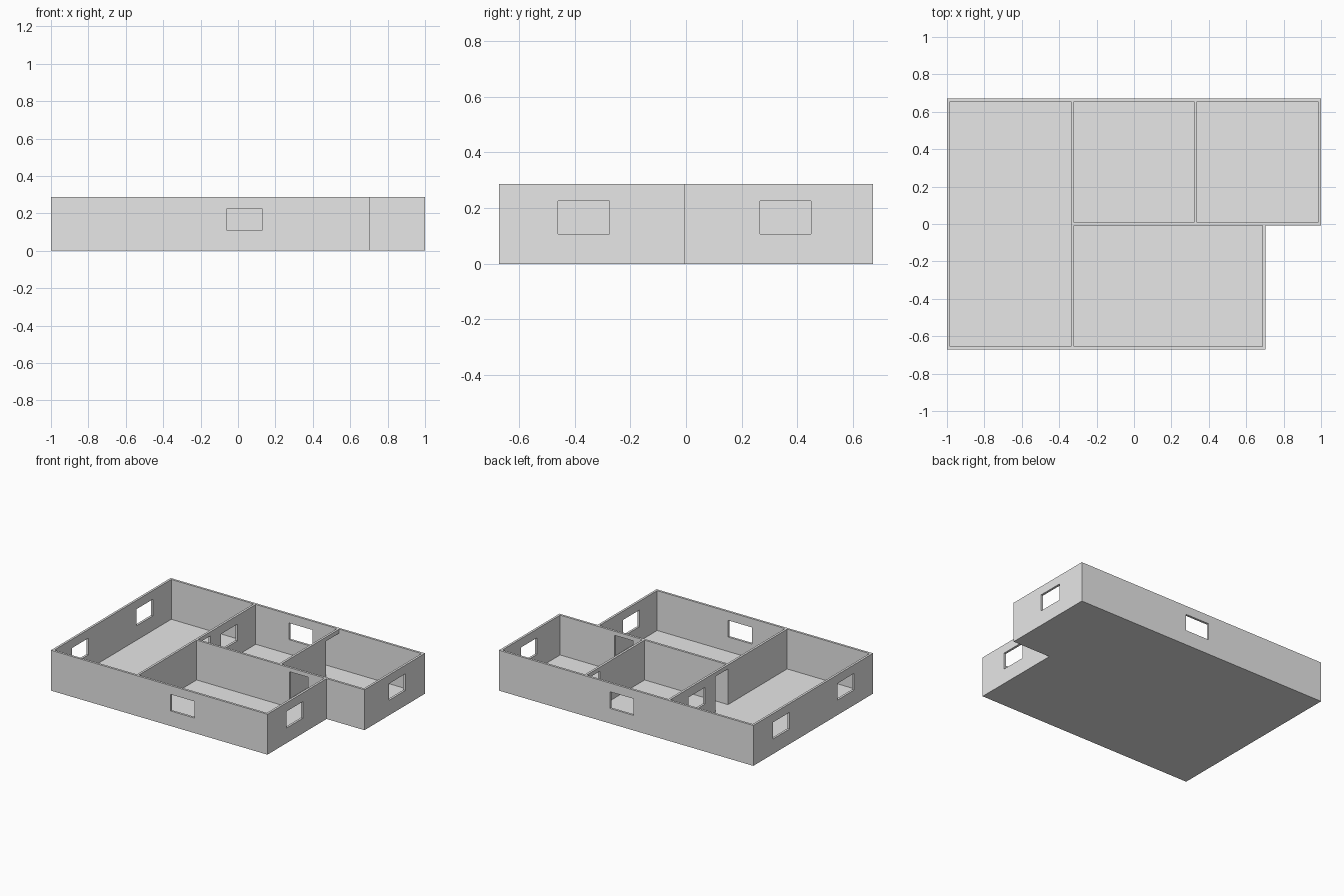
import bpy
import bmesh
from mathutils import Matrix, Vector

default = bpy.data.objects.get("Cube")
if default:
    bpy.data.objects.remove(default, do_unlink=True)

# Main dimensions
HEIGHT = 0.287
FLOOR = 0.004
T = 0.016              # wall thickness
H = T / 2
X, Y = 1.0, 0.672      # half extents of the plan
WING = 0.702           # right end of the front half
INNER = 0.328          # centre line of the cross walls
SILL, HEAD, DOOR_TOP = 0.107, 0.225, 0.258

plaster = bpy.data.materials.new("plain_grey")
plaster.use_nodes = True
grey = (0.8, 0.8, 0.8, 1)
plaster.diffuse_color = grey
plaster.node_tree.nodes["Principled BSDF"].inputs["Base Color"].default_value = grey


def make_object(name, bm):
    bmesh.ops.recalc_face_normals(bm, faces=bm.faces)
    mesh = bpy.data.meshes.new(name)
    bm.to_mesh(mesh)
    bm.free()
    obj = bpy.data.objects.new(name, mesh)
    bpy.context.collection.objects.link(obj)
    return obj


def make_boxes(name, boxes):
    """One object holding separate boxes, each (x0, x1, y0, y1, z0, z1)."""
    bm = bmesh.new()
    for x0, x1, y0, y1, z0, z1 in boxes:
        centre = Vector((x0 + x1, y0 + y1, z0 + z1)) / 2
        size = Vector((x1 - x0, y1 - y0, z1 - z0))
        bmesh.ops.create_cube(
            bm, size=1, matrix=Matrix.Translation(centre) @ Matrix.Diagonal(size).to_4x4())
    obj = make_object(name, bm)
    obj.hide_render = True
    return obj


def cut(target, cutter):
    mod = target.modifiers.new("cut", "BOOLEAN")
    mod.operation = "DIFFERENCE"
    mod.solver = "EXACT"
    mod.object = cutter
    depsgraph = bpy.context.evaluated_depsgraph_get()
    mesh = bpy.data.meshes.new_from_object(target.evaluated_get(depsgraph))
    target.modifiers.clear()
    target.data = mesh
    bpy.data.objects.remove(cutter, do_unlink=True)


# Solid L-shaped block
bm = bmesh.new()
plan = [(-X, -Y), (WING, -Y), (WING, -H), (X, -H), (X, Y), (-X, Y)]
base = bm.faces.new([bm.verts.new((x, y, 0)) for x, y in plan])
top = bmesh.ops.extrude_face_region(bm, geom=[base], use_keep_orig=True)["geom"]
bmesh.ops.translate(bm, vec=(0, 0, HEIGHT),
                    verts=[v for v in top if isinstance(v, bmesh.types.BMVert)])
house = make_object("house_walls_and_floor", bm)

# Rooms hollowed out from above
rooms = [
    (-X + T, -INNER - H, -Y + T, Y - T),       # long left room
    (-INNER + H, INNER - H, H, Y - T),         # back middle room
    (INNER + H, X - T, H, Y - T),              # back right room
    (-INNER + H, WING - T, -Y + T, -H),        # front room
]
cut(house, make_boxes("room_cutter", [r + (FLOOR, HEIGHT + 0.1) for r in rooms]))

# Windows and doorways
FRONT_SPAN, BACK_SPAN, MID_SPAN = (-0.459, -0.275), (0.266, 0.45), (-0.059, 0.128)


def through_x(x, span, z0, z1):
    return (x - 2 * T, x + 2 * T, *span, z0, z1)


def through_y(y, span, z0, z1):
    return (*span, y - 2 * T, y + 2 * T, z0, z1)


openings = [through_x(x, BACK_SPAN, SILL, HEAD) for x in (-X, -INNER, X)]
openings += [through_x(x, FRONT_SPAN, SILL, HEAD) for x in (-X, WING - H)]
openings += [through_y(y, MID_SPAN, SILL, HEAD) for y in (-Y, Y)]
openings += [
    through_x(-INNER, (H, 0.15), FLOOR, DOOR_TOP),
    through_x(INNER, (0.51, Y - T), FLOOR, DOOR_TOP),
    through_y(0, (0.41, 0.555), FLOOR, DOOR_TOP),
]
cut(house, make_boxes("opening_cutter", openings))

house.data.materials.clear()
house.data.materials.append(plaster)
